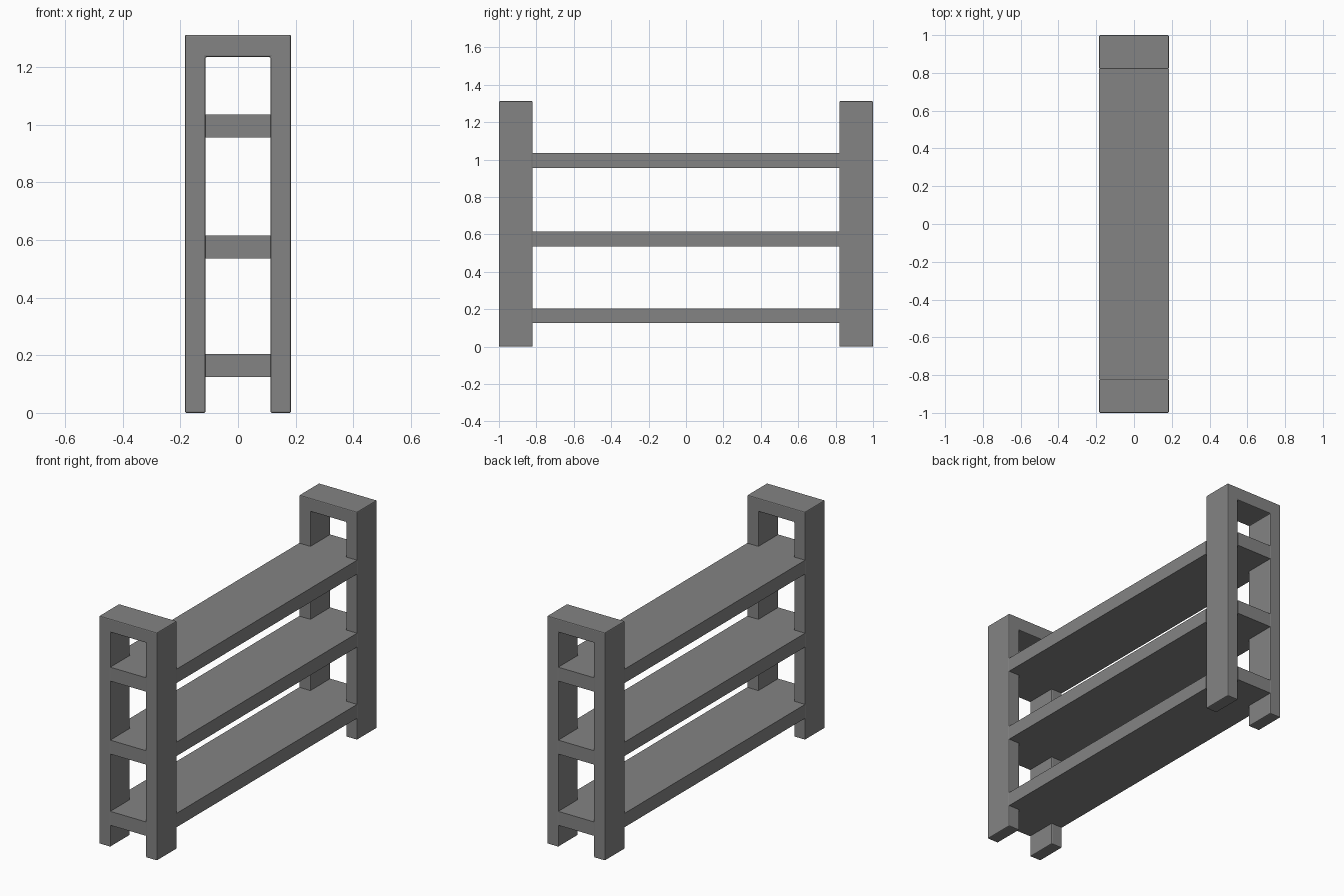
import bpy, bmesh
from mathutils import Vector

if "Cube" in bpy.data.objects:
    bpy.data.objects.remove(bpy.data.objects["Cube"])

W, WI = 0.184, 0.113      # half width outside / between the posts
L, LI = 1.0, 0.82         # half length outside / inner face of end frames
H, HB = 1.312, 1.235      # frame height / underside of the top bar

grey = bpy.data.materials.new("mid grey")
grey.diffuse_color = (0.23, 0.23, 0.23, 1)
grey.use_nodes = True
grey.node_tree.nodes["Principled BSDF"].inputs["Base Color"].default_value = grey.diffuse_color


def prism(name, points, direction, bevel=0.0):
    """Extrude a flat outline along a direction."""
    bm = bmesh.new()
    face = bm.faces.new([bm.verts.new(p) for p in points])
    ext = bmesh.ops.extrude_face_region(bm, geom=[face])
    verts = [v for v in ext["geom"] if isinstance(v, bmesh.types.BMVert)]
    bmesh.ops.translate(bm, verts=verts, vec=Vector(direction))
    bmesh.ops.recalc_face_normals(bm, faces=bm.faces)
    mesh = bpy.data.meshes.new(name)
    bm.to_mesh(mesh)
    bm.free()
    mesh.materials.append(grey)
    ob = bpy.data.objects.new(name, mesh)
    bpy.context.collection.objects.link(ob)
    if bevel:
        mod = ob.modifiers.new("soft edges", "BEVEL")
        mod.width = bevel
        mod.segments = 2
    return ob


# End frames: two posts joined by a top bar
arch = [(-W, 0), (-WI, 0), (-WI, HB), (WI, HB), (WI, 0), (W, 0), (W, H), (-W, H)]
for name, y in (("front_end_frame", -L), ("back_end_frame", LI)):
    prism(name, [(x, y, z) for x, z in arch], (0, L - LI, 0), 0.005)

# Shelves: full width between the frames, with tongues running between the posts
plan = [(W, -LI), (W, LI), (WI, LI), (WI, L), (-WI, L), (-WI, LI),
        (-W, LI), (-W, -LI), (-WI, -LI), (-WI, -L), (WI, -L), (WI, -LI)]
for name, z in (("bottom_shelf", 0.125), ("middle_shelf", 0.535), ("top_shelf", 0.955)):
    prism(name, [(x, y, z) for x, y in plan], (0, 0, 0.08))
